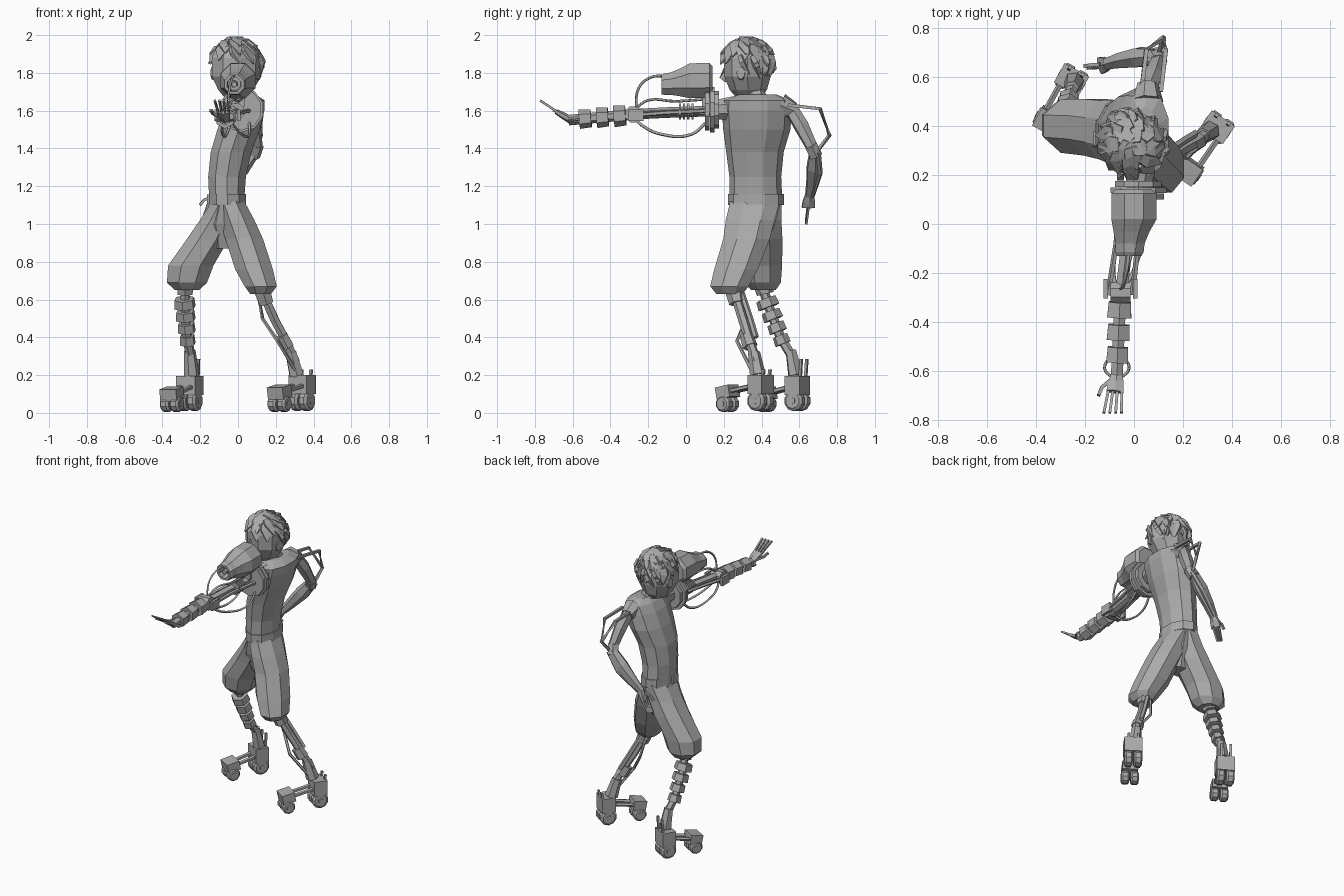
import bpy, bmesh, math, random
from mathutils import Vector, Matrix

random.seed(4)
old = bpy.data.objects.get("Cube")
if old:
    bpy.data.objects.remove(old, do_unlink=True)

grey = bpy.data.materials.new("plain_grey")
grey.use_nodes = True
grey.diffuse_color = (0.4, 0.4, 0.4, 1)
grey.node_tree.nodes["Principled BSDF"].inputs["Base Color"].default_value = (0.4, 0.4, 0.4, 1)


def finish(name, bm):
    bmesh.ops.recalc_face_normals(bm, faces=bm.faces)
    mesh = bpy.data.meshes.new(name)
    bm.to_mesh(mesh)
    bm.free()
    mesh.materials.append(grey)
    obj = bpy.data.objects.new(name, mesh)
    bpy.context.collection.objects.link(obj)
    return obj


def loft(name, rings, sides=8, axis=None):
    """Skin rings (x, y, z, radius a, radius b) along a path, closed at both ends."""
    bm = bmesh.new()
    loops = []
    pts = [Vector(r[:3]) for r in rings]
    for i, r in enumerate(rings):
        way = Vector(axis) if axis else pts[min(i + 1, len(pts) - 1)] - pts[max(i - 1, 0)]
        q = way.to_track_quat('Z', 'Y')
        loop = []
        for k in range(sides):
            a = math.tau * (k + 0.5) / sides
            loop.append(bm.verts.new(pts[i] + q @ Vector((r[3] * math.cos(a), r[-1] * math.sin(a), 0))))
        loops.append(loop)
    for low, high in zip(loops, loops[1:]):
        for k in range(sides):
            n = (k + 1) % sides
            bm.faces.new((low[k], low[n], high[n], high[k]))
    bm.faces.new(loops[0])
    bm.faces.new(loops[-1])
    return finish(name, bm)


def rod(name, path, r=0.01, sides=5):
    return loft(name, [(*p, r) for p in path], sides)


def box(name, centre, size, facing=(0, 1, 0)):
    bm = bmesh.new()
    q = Vector(facing).to_track_quat('Y', 'Z')
    m = Matrix.Translation(centre) @ q.to_matrix().to_4x4() @ Matrix.Diagonal((*size, 1))
    bmesh.ops.create_cube(bm, size=1, matrix=m)
    return finish(name, bm)


def cuffs(name, a, b, count, r, shrink=1.0, sides=6):
    """Row of separate armour bands between two points."""
    a, b = Vector(a), Vector(b)
    for i in range(count):
        p, q = a.lerp(b, (i + 0.1) / count), a.lerp(b, (i + 0.78) / count)
        s = r * (1 + (shrink - 1) * i / count)
        loft(f"{name}_{i + 1}", [(*p, s * 0.92), (*q, s)], sides)


def cable(name, points, r=0.007):
    """Round flexible hose through a few points."""
    curve = bpy.data.curves.new(name, 'CURVE')
    curve.dimensions = '3D'
    curve.bevel_depth, curve.bevel_resolution, curve.resolution_u = r, 0, 5
    s = curve.splines.new('BEZIER')
    s.bezier_points.add(len(points) - 1)
    for bp, p in zip(s.bezier_points, points):
        bp.co = p
        bp.handle_left_type = bp.handle_right_type = 'AUTO'
    curve.materials.append(grey)
    bpy.context.collection.objects.link(bpy.data.objects.new(name, curve))


UP = (0, 0, 1)

# Torso, belt and neck
loft("torso", [(-.06, .37, 1.12, .097, .14), (-.058, .367, 1.25, .105, .137), (-.037, .365, 1.38, .113, .152),
               (.003, .375, 1.5, .118, .178), (.035, .375, 1.6, .11, .185), (.052, .375, 1.655, .094, .182),
               (.045, .38, 1.685, .05, .1)], 10, UP)
loft("belt", [(-.055, .37, 1.1, .102, .148), (-.055, .37, 1.16, .102, .148)], 10, UP)
box("buckle", (-.155, .35, 1.13), (.02, .06, .05))
loft("neck", [(.03, .38, 1.64, .055), (0, .35, 1.75, .05)], 7)

# Short trousers joined by a seat
loft("trouser_seat", [(-.055, .37, 1.12, .098, .142), (-.065, .365, 1.0, .14, .115), (-.07, .36, .87, .08, .06)], 8, UP)
loft("left_trouser_leg", [(-.045, .365, 1.12, .085, .142), (-.005, .34, 1.02, .1, .14), (.033, .32, .92, .108, .133),
                          (.085, .265, .76, .108, .125), (.12, .23, .67, .092, .11), (.12, .23, .63, .06, .075)], 8, UP)
loft("right_trouser_leg", [(-.06, .375, 1.12, .085, .142), (-.105, .385, 1.02, .105, .13), (-.16, .395, .92, .12, .125),
                           (-.25, .4, .78, .13, .118), (-.27, .405, .69, .115, .105), (-.27, .41, .65, .07, .07)], 8, UP)

# Head looking along the outstretched arm, with ears and nose
loft("head", [(-.02, .33, 1.675, .06, .07), (-.015, .33, 1.71, .095, .1), (-.012, .325, 1.78, .135, .125),
              (-.01, .325, 1.88, .137, .128), (-.01, .33, 1.94, .108, .108), (-.01, .33, 1.975, .05, .05)], 9, UP)
look = Vector((-.3, -.95, 0))
for name, side in (("left_ear", Vector((.95, -.3, 0))), ("right_ear", Vector((-.95, .3, 0)))):
    at = Vector((-.012, .33, 1.8)) + side * .12
    loft(name, [(*at, .028, .04), (*(at + side * .014), .022, .034)], 7, side)
nose = Vector((-.015, .32, 0)) + look * .115
loft("nose", [(nose.x, nose.y, 1.83, .01), (*(nose + look * .02 + Vector((0, 0, 1.775))), .02), (nose.x, nose.y, 1.755, .008)], 4)

# Shaggy hair: full crown and fringe, lower rows only round the back
for lift, count, cover in ((72, 5, 360), (48, 9, 360), (26, 10, 350), (4, 7, 170), (-14, 5, 120)):
    for i in range(count):
        turn = math.radians(70 + cover * ((i + random.uniform(0.25, 0.75)) / count - 0.5))
        lat = math.radians(lift + random.uniform(-5, 5))
        out = Vector((math.cos(turn) * math.cos(lat), math.sin(turn) * math.cos(lat), math.sin(lat)))
        down = Vector((out.x * out.z, out.y * out.z, -math.cos(lat) ** 2 - 0.05))
        swirl = Vector((-math.sin(turn), math.cos(turn), 0)) * random.uniform(-.1, .6)
        down = (down.normalized() + swirl).normalized()
        base = Vector((-.01, .325, 1.855)) + 0.118 * out
        tip = base + down * random.uniform(.06, .09) + out * .01
        loft(f"hair_lock_{lift}_{i}", [(*(base - down * .04), .035, .014), (*(base + out * .004), .05, .018),
                                       (*tip, .004, .003)], 4)

# Lower legs with pistons and armour bands
rod("left_shin", [(.12, .25, .66), (.19, .3, .5), (.26, .34, .37), (.3, .37, .28), (.32, .39, .17)], .026, 6)
rod("left_shin_piston", [(.13, .29, .65), (.2, .34, .5), (.25, .37, .4)], .016)
rod("left_shin_brace", [(.1, .28, .66), (.13, .32, .5), (.21, .27, .38), (.32, .36, .2)], .01)
loft("left_knee", [(.12, .25, .67, .05), (.15, .27, .58, .042)], 6)
loft("left_shin_cuff", [(.23, .32, .41, .036), (.26, .34, .35, .04)], 6)
loft("left_ankle", [(.28, .36, .32, .032), (.31, .38, .2, .042)], 6)
rod("right_shin", [(-.28, .4, .68), (-.28, .44, .56), (-.27, .5, .4), (-.25, .56, .3), (-.245, .58, .17)], .026, 6)
loft("right_knee", [(-.28, .41, .67, .05), (-.28, .42, .63, .045)], 6)
cuffs("right_shin_band", (-.285, .42, .61), (-.265, .52, .35), 4, .06, .65)
loft("right_ankle", [(-.255, .555, .33, .03), (-.245, .58, .2, .042)], 6)


def foot(side, heel, toe, spike):
    """Wheeled skate: heel block and toe block joined by bars, wheel pairs beneath."""
    heel, toe = Vector(heel), Vector(toe)
    way = (toe - heel).to_2d().normalized().to_3d()
    across = Vector((-way.y, way.x, 0))
    box(f"{side}_heel_block", heel, (.115, .09, .1), way)
    box(f"{side}_toe_block", toe, (.1, .085, .065), (way.x, way.y, -.2))
    for s in (-1, 1):
        off = across * s * .03
        rod(f"{side}_foot_bar_{s}", [heel + off, toe + off], .013)
        rod(f"{side}_heel_spike_{s}", [heel + off - way * .03, heel + off - way * .04 + Vector((0, 0, spike))], .01, 4)
        for part, at, r, z in (("heel", heel, .055, .064), ("toe", toe, .044, .048)):
            hub = Vector((at.x, at.y, z)) + off
            w = across * .026
            loft(f"{side}_{part}_wheel_{s}", [(*(hub - w), r * .75), (*(hub - w * .6), r), (*(hub + w * .6), r),
                                             (*(hub + w), r * .75)], 10, across)
            rod(f"{side}_{part}_axle_{s}", [hub - w * 1.1, hub + w * 1.1], .018, 6)


foot("left", (.34, .395, .15), (.22, .22, .11), .08)
foot("right", (-.255, .59, .145), (-.35, .42, .1), .14)

# Lowered arm with outer frame
loft("right_shoulder", [(.055, .5, 1.63, .065), (.055, .57, 1.6, .045)], 7)
loft("right_upper_arm", [(.055, .55, 1.62, .038), (.08, .61, 1.52, .042), (.1, .67, 1.4, .032)], 6)
loft("right_elbow", [(.1, .66, 1.42, .038), (.08, .69, 1.36, .038)], 6)
loft("right_forearm", [(.09, .685, 1.39, .032), (.02, .68, 1.3, .045), (-.05, .67, 1.22, .036), (-.11, .655, 1.15, .026)], 6)
for s, x in ((1, .03), (2, .11)):
    rod(f"right_arm_frame_{s}", [(x, .54, 1.63), (x + .02, .71, 1.61), (.12, .76, 1.47), (.1, .69, 1.38)], .012, 4)
rod("right_forearm_piston", [(.11, .7, 1.38), (.03, .71, 1.27), (-.1, .67, 1.15)], .014)

# Outstretched arm: shoulder discs, beam, spring, elbow, bands
for i, (y, r) in enumerate(((.175, .1), (.15, .12), (.125, .11))):
    loft(f"shoulder_disc_{i}", [(.018, y, 1.605, r), (.018, y - .024, 1.605, r)], 10, (0, -1, 0))
loft("shoulder_joint", [(.03, .25, 1.61, .07), (.015, .13, 1.605, .05)], 8)
rod("left_arm_beam", [(.01, .18, 1.6), (-.03, -.1, 1.59), (-.055, -.3, 1.58)], .028, 6)
for s in (-1, 1):
    rod(f"left_arm_fork_{s}", [(.01 + s * .05, .12, 1.6), (-.03 + s * .045, -.1, 1.59), (-.055 + s * .05, -.29, 1.575)], .012)
    box(f"elbow_plate_{s}", (-.055 + s * .06, -.265, 1.575), (.018, .08, .06))
for i in range(4):
    y = .04 - i * .022
    loft(f"spring_coil_{i}", [(-.01, y, 1.595, .046), (-.01, y - .012, 1.595, .046)], 8, (0, -1, 0))
loft("left_elbow", [(-.095, -.28, 1.58, .045), (-.015, -.28, 1.58, .045)], 8, (1, 0, 0))
rod("left_forearm", [(-.055, -.28, 1.58), (-.07, -.62, 1.55)], .028, 6)
cuffs("left_forearm_band", (-.057, -.31, 1.575), (-.07, -.585, 1.553), 3, .057, .85)
cable("wrist_loop_left", [(-.045, -.54, 1.56), (-.02, -.59, 1.55), (-.055, -.63, 1.55)], .006)
cable("wrist_loop_right", [(-.095, -.54, 1.56), (-.12, -.59, 1.55), (-.085, -.63, 1.55)], .006)


def hand(side, wrist, reach, across, curl, spread):
    """Flat palm with four fingers and a thumb."""
    wrist, reach, across, curl = map(Vector, (wrist, reach, across, curl))
    palm = wrist + reach * .08
    loft(f"{side}_palm", [(*wrist, .024, .02), (*(wrist + reach * .04), .036, .018), (*palm, .04, .014)], 6)
    for i in range(4):
        k = i - 1.5
        root = palm + across * k * .018
        mid = root + reach * .04 + across * k * spread + curl * .005
        rod(f"{side}_finger_{i + 1}", [root - reach * .01, mid, mid + reach * .05 + across * k * spread + curl * .003], .008, 4)
    root = wrist + reach * .03 - across * .025
    rod(f"{side}_thumb", [root, root + reach * .03 - across * .03, root + reach * .065 - across * .04], .01, 4)


hand("left", (-.07, -.61, 1.55), (-.1, -.95, .56), (1, 0, 0), (0, 0, 1), .003)
hand("right", (-.105, .655, 1.16), (-.4, -.1, -.9), (.9, 0, -.4), (0, -.2, 0), -.003)

# Shoulder cannon with recessed muzzle
loft("cannon", [(0, .14, 1.76, .08), (0, .125, 1.76, .1), (0, .02, 1.758, .1), (-.01, -.03, 1.75, .08),
                (-.016, -.08, 1.743, .064), (-.018, -.115, 1.74, .062), (-.02, -.13, 1.738, .055),
                (-.02, -.13, 1.738, .04), (-.02, -.08, 1.742, .035)], 8, (0, -1, 0))
loft("cannon_core", [(-.02, -.08, 1.742, .02), (-.02, -.125, 1.738, .015)], 6, (0, -1, 0))
box("cannon_mount", (.01, .11, 1.67), (.05, .05, .1))
cable("cannon_hose", [(-.02, -.11, 1.785), (-.03, -.19, 1.775), (-.045, -.25, 1.72), (-.055, -.265, 1.61)])
cable("upper_hose", [(.02, .1, 1.66), (0, -.06, 1.65), (-.03, -.2, 1.655), (-.05, -.27, 1.61)])
for s in (-1, 1):
    cable(f"lower_hose_{s}", [(.01 + s * .05, .11, 1.54), (s * .06, .03, 1.475), (-.03 + s * .05, -.13, 1.475),
                              (-.05 + s * .03, -.23, 1.52), (-.055, -.28, 1.57)], .008)
